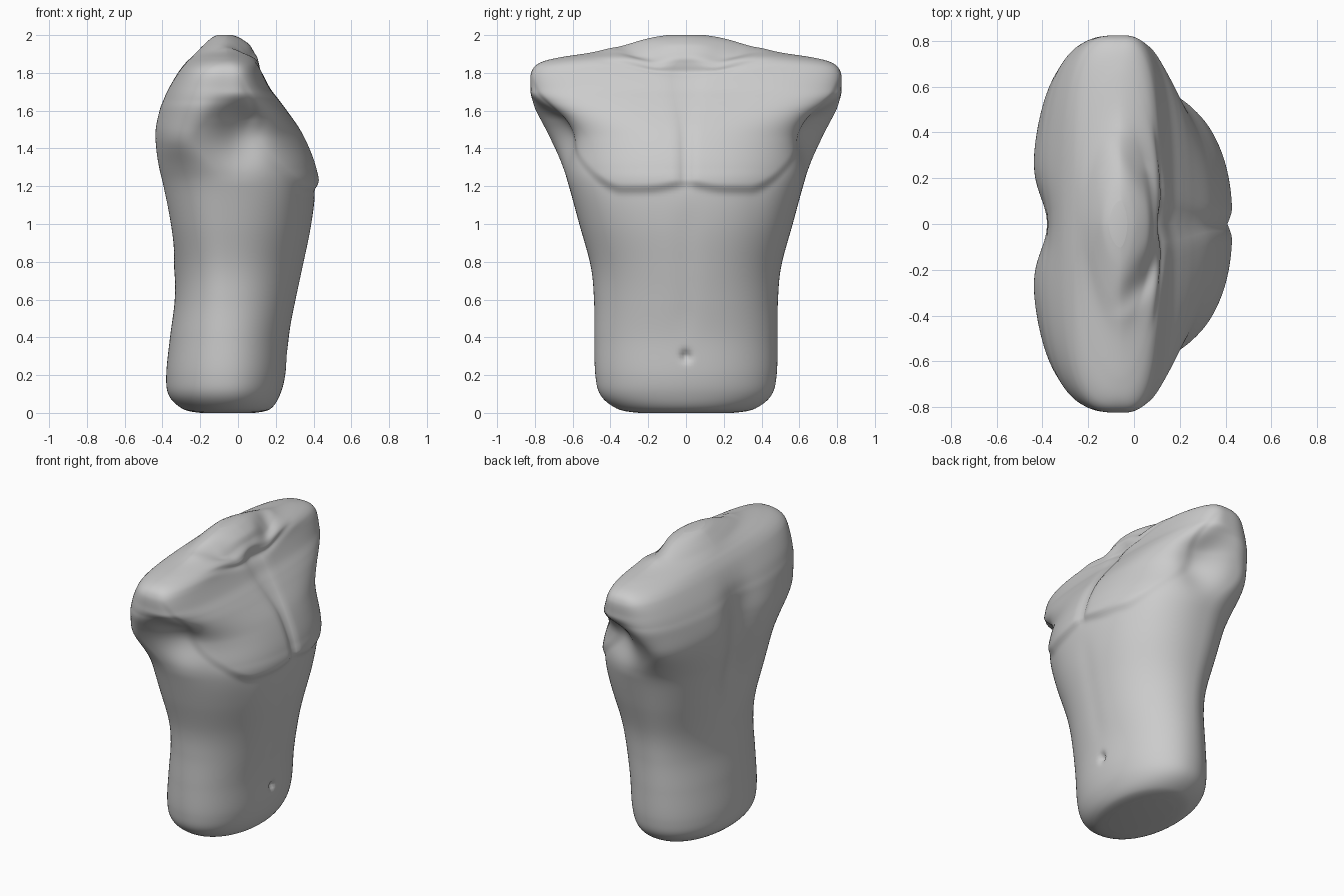
import bpy
import bmesh
from math import sin, cos, pi, exp

cube = bpy.data.objects.get("Cube")
if cube:
    bpy.data.objects.remove(cube)

SEGMENTS = 220
STEPS = 12

# Body profile from base to neck: height, half width, chest depth, back depth
PROFILE = [
    (0, .25, .09, -.2), (.02, .36, .17, -.29), (.09, .45, .22, -.365),
    (.2, .48, .25, -.38), (.4, .485, .27, -.36), (.6, .487, .31, -.335),
    (.78, .505, .35, -.34), (1, .565, .4, -.38), (1.2, .62, .43, -.42),
    (1.3, .655, .415, -.44), (1.4, .695, .38, -.45), (1.5, .745, .33, -.45),
    (1.6, .805, .26, -.425), (1.66, .82, .215, -.4), (1.72, .823, .17, -.37),
    (1.8, .82, .13, -.32), (1.85, .78, .115, -.28), (1.88, .68, .105, -.25),
    (1.91, .49, .085, -.22), (1.95, .335, .06, -.18), (1.985, .19, .01, -.14),
    (2, .1, -.03, -.11),
]


def smooth(low, high, value):
    t = min(max((value - low) / (high - low), 0), 1)
    return t * t * (3 - 2 * t)


def bump(value, centre, width):
    return exp(-((value - centre) / width) ** 2)


def window(value, start, end, fade):
    return smooth(start, start + fade, value) * (1 - smooth(end - fade, end, value))


def spline(a, b, c, d, t):
    return b + t / 2 * (c - a + t * (2 * a - 5 * b + 4 * c - d + t * (3 * (b - c) + d - a)))


def profile_rings():
    last = len(PROFILE) - 1
    for i in range(last):
        keys = [PROFILE[min(max(i + k, 0), last)] for k in (-1, 0, 1, 2)]
        for step in range(STEPS):
            yield [spline(*values, step / STEPS) for values in zip(*keys)]
    yield list(PROFILE[last])


def signed_power(value, power):
    return (1 if value >= 0 else -1) * abs(value) ** power


def sculpt(x, y, z, front, back):
    side = abs(y)

    # Lower edge of the chest muscles, sweeping up to the shoulder
    edge = 1.18 + .42 * (max(0, side - .34) / .39) ** 1.7 + .03 * bump(side, 0, .12)
    below = smooth(edge + .03, edge - .03, z) * exp(-max(0, edge - z) / .2)
    x -= front * .026 * below * (1 - .5 * smooth(.35, .6, side))

    # Breastbone groove, navel and shallow abdominal midline
    x -= front * .03 * bump(side, 0, .026) * window(z, 1.17, 1.84, .08)
    x -= front * .045 * bump(side, 0, .022) * bump(z, .3, .022)
    x -= front * .005 * bump(side, 0, .06) * window(z, .35, 1.15, .2)

    # Spine groove between the back muscles
    x += back * .075 * bump(side, 0, .16) * window(z, .75, 1.85, .4)

    # Armpit hollow between the chest and back muscles
    flank = smooth(1.2, 1.54, z) * (1 - smooth(1.55, 1.7, z))
    y *= 1 - .12 * bump(x, .02, .13) * flank * smooth(.4, .65, side)

    # Collarbone crease and hollows at the base of the neck
    crease = 1.79 + .17 * side
    x -= front * .008 * bump(z, crease, .02) * (1 - smooth(.3, .55, side))
    hollow_x = .13 - .55 * (side - .08)
    z -= .03 * bump(x, hollow_x, .06) * window(side, .03, .42, .17) * smooth(1.76, 1.88, z)
    x -= front * .03 * bump(side, 0, .06) * bump(z, 1.82, .04)
    return x, y, z


def roundness(z):
    # Oval waist, fuller chest, square shoulder stubs and a tapering neck slope
    shoulder = smooth(1.45, 1.78, z) * (1 - smooth(1.8, 1.9, z))
    return 2.08 + .22 * smooth(.6, 1.15, z) + .8 * shoulder - .6 * smooth(1.83, 1.92, z)


def ring_points(z, width, chest, spine):
    centre = -.06 - .16 * bump(z, 1.45, .15)
    power = 2 / roundness(z)
    for i in range(SEGMENTS):
        angle = 2 * pi * i / SEGMENTS
        c, s = cos(angle), sin(angle)
        depth = chest - centre if s >= 0 else centre - spine
        x = centre + depth * signed_power(s, power)
        y = width * signed_power(c, power)
        yield sculpt(x, y, z, smooth(0, .5, s), smooth(0, .5, -s))


# Torso skin lofted through the rings and capped at base and neck
bm = bmesh.new()
rings = [[bm.verts.new(p) for p in ring_points(*ring)] for ring in profile_rings()]
for lower, upper in zip(rings, rings[1:]):
    for i in range(SEGMENTS):
        j = (i + 1) % SEGMENTS
        bm.faces.new((lower[i], lower[j], upper[j], upper[i]))
bm.faces.new(rings[0])
bm.faces.new(rings[-1])
bmesh.ops.recalc_face_normals(bm, faces=bm.faces)

mesh = bpy.data.meshes.new("torso")
bm.to_mesh(mesh)
bm.free()
torso = bpy.data.objects.new("torso", mesh)
bpy.context.collection.objects.link(torso)

# Plain grey clay
clay = bpy.data.materials.new("grey clay")
clay.use_nodes = True
grey = (.6, .6, .6, 1)
clay.diffuse_color = grey
clay.node_tree.nodes["Principled BSDF"].inputs["Base Color"].default_value = grey
mesh.materials.append(clay)

for polygon in mesh.polygons:
    polygon.use_smooth = True
relax = torso.modifiers.new("soften", 'SMOOTH')
relax.factor = .5
relax.iterations = 3
